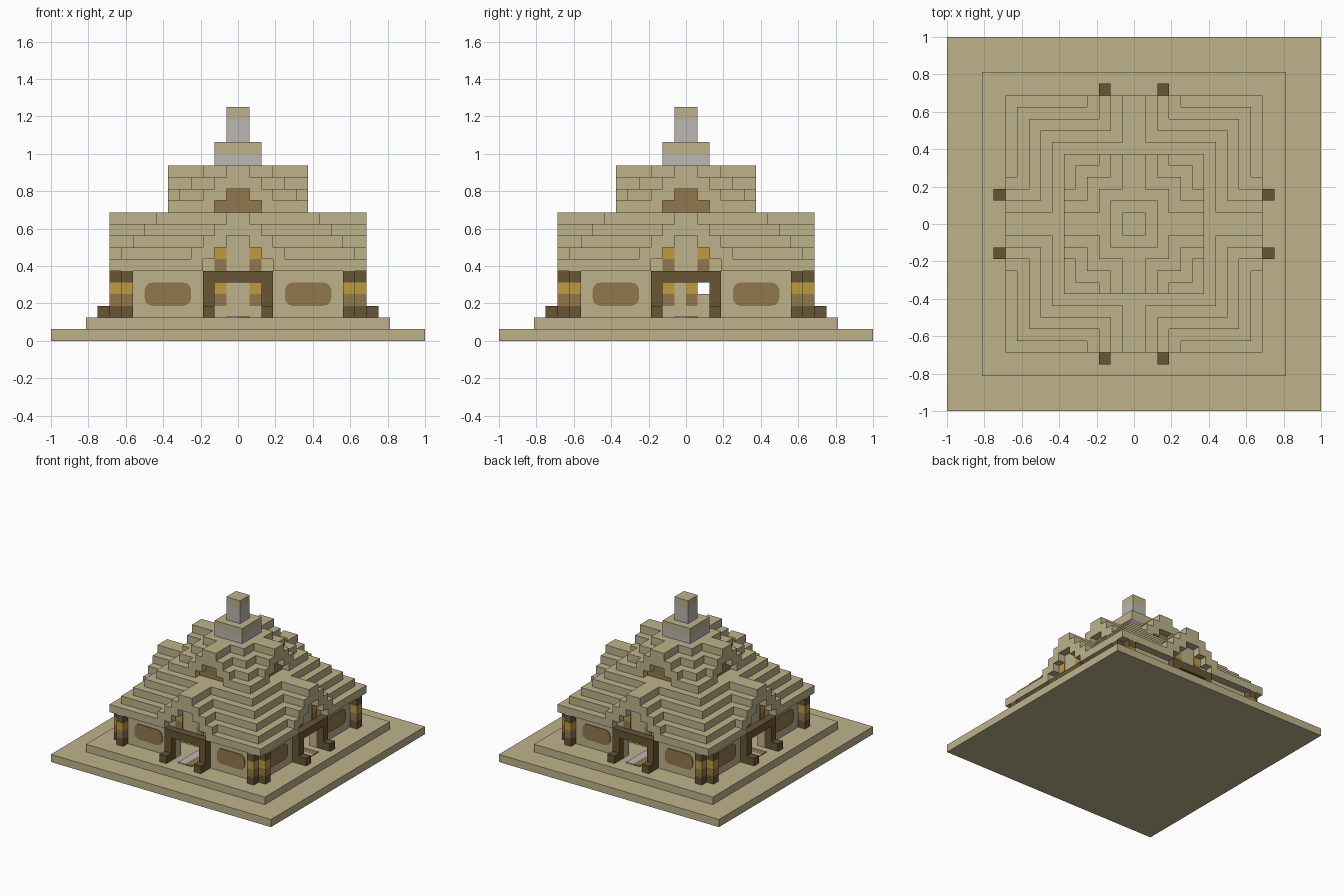
import bpy, bmesh, math
from mathutils import Matrix, Vector

V = 0.0625  # block size; all coordinates below are in blocks

cube = bpy.data.objects.get("Cube")
if cube:
    bpy.data.objects.remove(cube, do_unlink=True)


def material(name, rgb):
    m = bpy.data.materials.new(name)
    m.use_nodes = True
    m.diffuse_color = (*rgb, 1)
    m.node_tree.nodes["Principled BSDF"].inputs["Base Color"].default_value = (*rgb, 1)
    return m


SAND = material("sandstone", (0.51, 0.45, 0.26))
BROWN = material("warm_brown", (0.29, 0.19, 0.075))
GOLD = material("gold", (0.52, 0.33, 0.05))
DARK = material("dark_wood", (0.135, 0.09, 0.035))
GREY = material("pale_grey", (0.50, 0.48, 0.44))


def turn(k):
    return Matrix.Rotation(k * math.pi / 2, 4, 'Z')


def add_box(bm, lo, hi, k=0, rounding=0):
    """Box between two corners, turned k quarter turns; optional rounded front corners."""
    lo, hi = Vector(lo), Vector(hi)
    size, mid = hi - lo, (lo + hi) / 2
    part = bmesh.new()
    bmesh.ops.create_cube(part, size=1, matrix=Matrix.Translation(mid) @ Matrix.Diagonal((*size, 1)))
    if rounding:
        edges = [e for e in part.edges if abs((e.verts[0].co - e.verts[1].co).normalized().y) > 0.9]
        bmesh.ops.bevel(part, geom=edges, offset=rounding, segments=3, profile=0.5, affect='EDGES')
    part.transform(Matrix.Scale(V, 4) @ turn(k))
    mesh = bpy.data.meshes.new("temp")
    part.to_mesh(mesh)
    part.free()
    bm.from_mesh(mesh)
    bpy.data.meshes.remove(mesh)


def build(name, mat, boxes):
    """One object from (lo, hi[, turns[, rounding]]) boxes."""
    bm = bmesh.new()
    for b in boxes:
        add_box(bm, *b)
    mesh = bpy.data.meshes.new(name)
    bm.to_mesh(mesh)
    bm.free()
    mesh.materials.append(mat)
    obj = bpy.data.objects.new(name, mesh)
    bpy.context.collection.objects.link(obj)
    return obj


def slab(half, z0, z1):
    return ((-half, -half, z0), (half, half, z1))


def sides(lo, hi, rounding=0, mirror=True):
    """Repeat a front box on all four sides, mirrored left to right."""
    out = []
    for k in range(4):
        out.append((lo, hi, k, rounding))
        if mirror:
            out.append(((-hi[0], lo[1], lo[2]), (-lo[0], hi[1], hi[2]), k, rounding))
    return out


def stepped_roof(name, half, z, layers, arch):
    """Stepped pyramid crossed by stepped gables with a recessed arch on each side."""
    boxes = []
    for i in range(layers):
        z0, z1 = z + i, z + i + 1
        core = half - 1 if i == 0 else half - i
        outer = half if i == 0 else arch + 2 - i
        inner = max(arch - i, 0)
        boxes.append(slab(core, z0, z1))
        if i:
            boxes += sides((-outer, 1 - half, z0), (outer, 0, z1), mirror=False)
        boxes += sides((inner, -half, z0), (outer, 1 - half, z1))
    return build(name, SAND, boxes)


# Stepped plinth
build("plinth_lower", SAND, [slab(16, 0, 1)])
build("plinth_upper", SAND, [slab(13, 1, 2)])

# Outer walls with a doorway on every side
build("walls", SAND, sides((2, -10, 2), (10, -9, 6)))

# Inner chamber, pierced by one narrow shaft
build("inner_chamber", SAND, [
    slab(6, 2, 4), slab(6, 5, 6),
    ((-6, -6, 4), (6, 1, 5)), ((-6, 2, 4), (6, 6, 5))])

# Wall windows
build("wall_windows", BROWN, sides((4, -10.1, 3), (8, -9.95, 5), 0.7))

# Paired corner columns in bands
bands = [("base", DARK, 2), ("lower", BROWN, 3), ("upper", GOLD, 4), ("top", DARK, 5)]
for name, mat, z in bands:
    build("corner_columns_" + name, mat, sides((9, -11, z), (10, -10, z + 1)))

# Porch frames
build("porch_posts", DARK, sides((2, -11, 2), (3, -10, 5)))
build("porch_feet", DARK, sides((2, -12, 2), (3, -11, 3)))
build("porch_beams", DARK, sides((-3, -11, 5), (3, -10, 6), mirror=False))

# Lamps above the doors and inside them
build("gable_lamps_gold", GOLD, sides((1, -10.1, 7), (2, -9.95, 8)))
build("gable_lamps_brown", BROWN, sides((1, -10.1, 6), (2, -9.95, 7)))
inner = {0: (-2, 1), 1: (-2, 0), 2: (-2, 1), 3: (-1, 1)}
for name, mat, z in (("gold", GOLD, 4), ("brown", BROWN, 3)):
    build("chamber_lamps_" + name, mat,
          [((x, -6.1, z), (x + 1, -5.95, z + 1), k) for k, xs in inner.items() for x in xs])

# Threshold floor strips
build("threshold_grey", GREY, sides((-1, -11, 2), (0, -7, 2.1), mirror=False))
build("threshold_brown", BROWN, sides((0, -11, 2), (1, -7, 2.1), mirror=False))

# Main and upper roofs
stepped_roof("main_roof", 11, 6, 5, 3)
stepped_roof("upper_roof", 6, 11, 4, 2)
build("upper_gable_windows", BROWN,
      sides((-2, -5.1, 11), (2, -4.95, 12), mirror=False)
      + sides((-1, -5.1, 12), (1, -4.95, 13), mirror=False))

# Cap and spire
build("cap_base", GREY, [slab(2, 15, 16)])
build("cap_top", SAND, [slab(2, 16, 17)])
build("spire_shaft", GREY, [slab(1, 17, 19)])
build("spire_top", SAND, [slab(1, 19, 20)])
